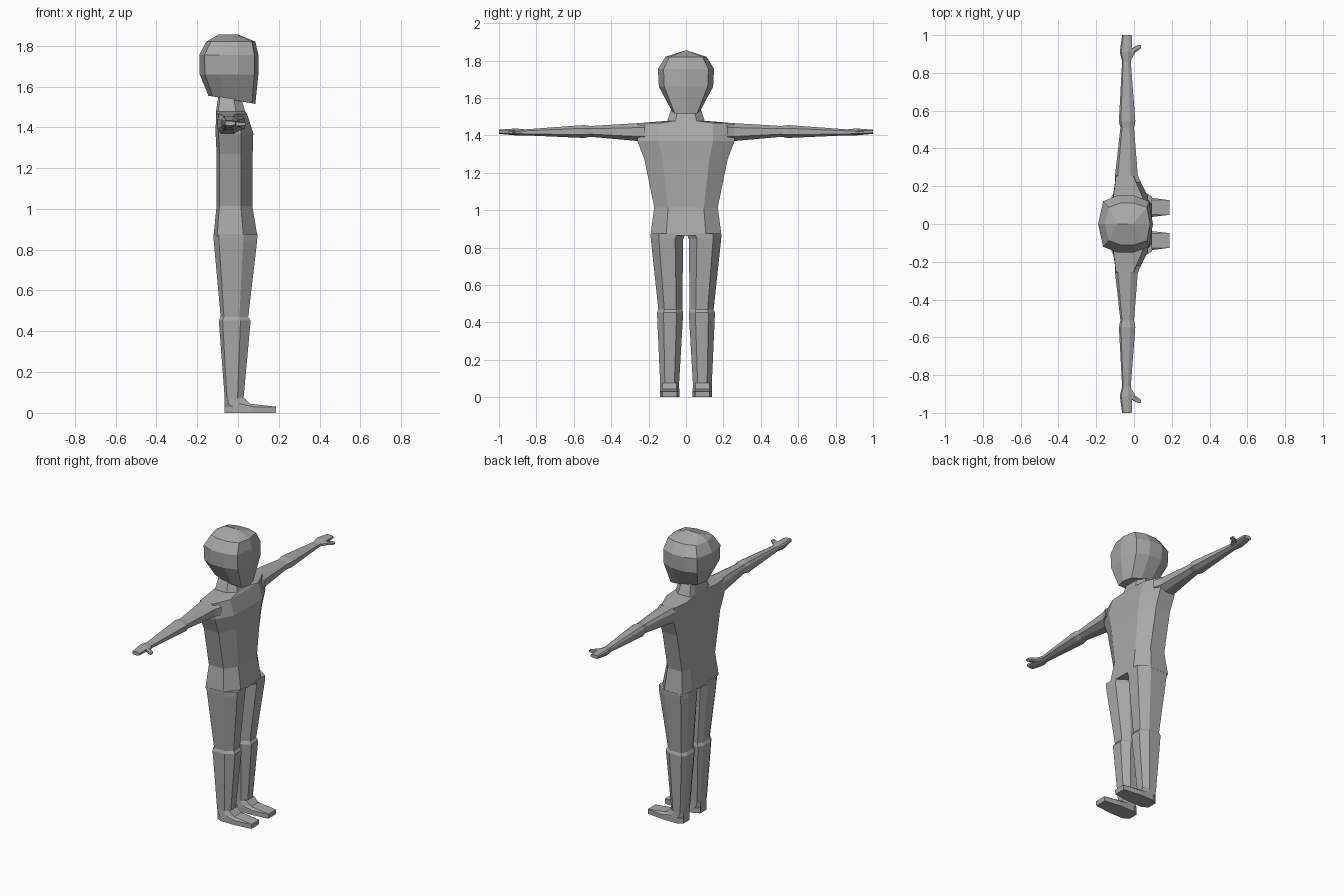
import bpy, bmesh

if "Cube" in bpy.data.objects:
    bpy.data.objects.remove(bpy.data.objects["Cube"])

grey = bpy.data.materials.new("plain grey")
grey.use_nodes = True
grey.diffuse_color = (0.4, 0.4, 0.4, 1)
grey.node_tree.nodes["Principled BSDF"].inputs["Base Color"].default_value = (0.4, 0.4, 0.4, 1)


def mirrored(half):
    """Complete a half outline (u front-back, v from 0.5 to 1) around v = 0.5."""
    return half + [(u, 1 - v) for u, v in reversed(half) if v != 0.5]


def loft(name, outline, rings, axis="Z", side=1):
    """Skin an outline through rings (position, x0, x1, w0, w1, tilt)."""
    bm = bmesh.new()
    loops = []
    for pos, x0, x1, w0, w1, *tilt in rings:
        loop = []
        for u, v in outline:
            x, w = x0 + u * (x1 - x0), w0 + v * (w1 - w0)
            p = pos + (tilt[0] * (u - 0.5) if tilt else 0)
            y, z = (w, p) if axis == "Z" else (p, w)
            loop.append(bm.verts.new((x, side * y, z)))
        loops.append(loop)
    n = len(outline)
    for low, high in zip(loops, loops[1:]):
        for i in range(n):
            j = (i + 1) % n
            bm.faces.new((low[i], low[j], high[j], high[i]))
    bm.faces.new(loops[0])
    bm.faces.new(loops[-1])
    bmesh.ops.remove_doubles(bm, verts=bm.verts, dist=0.0005)
    bmesh.ops.recalc_face_normals(bm, faces=bm.faces)
    mesh = bpy.data.meshes.new(name)
    bm.to_mesh(mesh)
    bm.free()
    mesh.materials.append(grey)
    obj = bpy.data.objects.new(name, mesh)
    bpy.context.collection.objects.link(obj)
    return obj


def centred(rings):
    return [(p, a, b, -w, w, *t) for p, a, b, w, *t in rings]


skull = mirrored([(0, .5), (.09, .9), (.34, 1), (.66, 1), (.93, .9), (1, .5)])
trunk = mirrored([(0, .5), (0, .8), (.08, 1), (.68, 1), (1, .78), (1, .5)])
limb = mirrored([(0, .75), (.12, 1), (.68, 1), (1, .75)])
sole = mirrored([(0, .8), (.15, 1), (.56, 1), (1, .87)])

# Head, flattened to a ridge at the crown, chin lower than the nape
loft("head", skull, centred([
    (1.535, -.145, .085, .075, -.04),
    (1.66, -.188, .10, .145),
    (1.755, -.19, .10, .15),
    (1.82, -.155, .085, .11),
    (1.855, -.095, 0, 0)]))

# Trunk from hips to neck
loft("torso", trunk, centred([
    (.865, -.12, .095, .19),
    (1.015, -.105, .07, .17),
    (1.27, -.105, .072, .222),
    (1.37, -.11, .075, .26),
    (1.465, -.108, .045, .255),
    (1.478, -.108, .035, .10),
    (1.56, -.095, .01, .072)]))

for label, side in (("left", 1), ("right", -1)):
    # Arm and flat hand, stretched out sideways
    loft(label + "_arm", limb, [
        (.22, -.10, .035, 1.37, 1.467),
        (.26, -.10, .02, 1.37, 1.465),
        (.51, -.072, 0, 1.392, 1.45),
        (.545, -.08, .007, 1.386, 1.455),
        (.86, -.063, -.017, 1.40, 1.432),
        (.91, -.075, -.01, 1.40, 1.437),
        (1.0, -.063, -.012, 1.408, 1.43)], "Y", side)
    loft(label + "_thumb", limb, [
        (.865, -.05, -.018, 1.405, 1.428),
        (.91, -.03, .008, 1.404, 1.428),
        (.928, -.015, .036, 1.405, 1.426),
        (.948, .02, .037, 1.408, 1.423)], "Y", side)
    # Leg with a small step at the knee
    loft(label + "_leg", limb, [
        (.875, -.12, .095, .002, .19),
        (.845, -.119, .094, .015, .188),
        (.47, -.085, .05, .02, .148),
        (.452, -.094, .062, .015, .155),
        (.07, -.065, .027, .037, .138)], "Z", side)
    # Foot, sloping down to the toes
    loft(label + "_foot", sole, [
        (0, -.065, .185, .035, .14),
        (.03, -.065, .187, .035, .14),
        (.045, -.065, .06, .036, .139),
        (.075, -.065, .027, .037, .138)], "Z", side)
